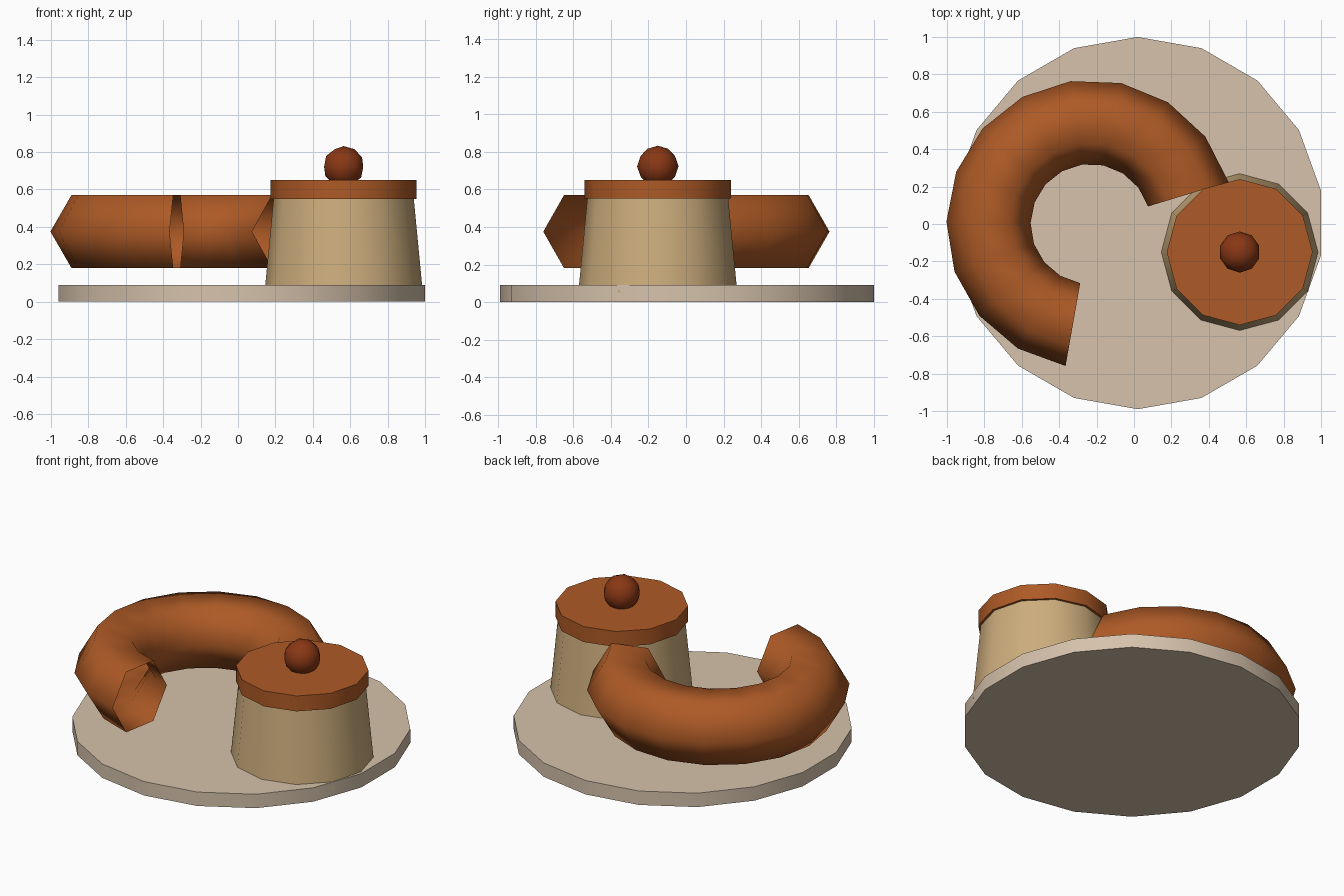
import bpy, bmesh, math
from math import radians, cos, sin

if "Cube" in bpy.data.objects:
    bpy.data.objects.remove(bpy.data.objects["Cube"])


def material(name, rgb):
    m = bpy.data.materials.new(name)
    m.diffuse_color = (*rgb, 1)
    m.use_nodes = True
    m.node_tree.nodes["Principled BSDF"].inputs["Base Color"].default_value = m.diffuse_color
    return m


CREAM = material("cream", (0.67, 0.54, 0.41))
TAN = material("tan", (0.61, 0.42, 0.205))
ORANGE = material("burnt_orange", (0.42, 0.102, 0.019))
RUST = material("dark_rust", (0.25, 0.038, 0.007))


def finish(ob, name, mat, angle):
    ob.name = name
    ob.data.materials.append(mat)
    bpy.ops.object.select_all(action='DESELECT')
    ob.select_set(True)
    bpy.context.view_layer.objects.active = ob
    bpy.ops.object.shade_smooth_by_angle(angle=radians(angle))


def drum(name, mat, x, y, z0, z1, r0, r1, sides):
    # first corner points along +y
    bpy.ops.mesh.primitive_cone_add(vertices=sides, radius1=r0, radius2=r1, depth=z1 - z0,
                                    location=(x, y, (z0 + z1) / 2))
    finish(bpy.context.object, name, mat, 40)


def ring_tube(name, mat, cx, cy, cz, ring_r, tube_r, start, end, steps, sides):
    # open-ended partial ring
    bm = bmesh.new()
    rings = []
    for i in range(steps + 1):
        a = radians(start + (end - start) * i / steps)
        ring = []
        for j in range(sides):
            b = math.tau * j / sides
            r = ring_r + tube_r * cos(b)
            ring.append(bm.verts.new((cx + r * cos(a), cy + r * sin(a), cz + tube_r * sin(b))))
        rings.append(ring)
    for p, q in zip(rings, rings[1:]):
        for j in range(sides):
            k = (j + 1) % sides
            bm.faces.new((p[j], q[j], q[k], p[k]))
    me = bpy.data.meshes.new(name)
    bm.to_mesh(me)
    bm.free()
    ob = bpy.data.objects.new(name, me)
    bpy.context.collection.objects.link(ob)
    finish(ob, name, mat, 80)


# Plate
drum("plate", CREAM, 0.02, 0.005, 0, 0.09, 0.995, 0.995, 18)

# Curved sausage-like ring lying above the plate
ring_tube("curved_tube", ORANGE, -0.232, 0.0, 0.375, 0.546, 0.225, 17, 260, 12, 6)

# Tapered pot with lid and knob
PX, PY = 0.565, -0.15
drum("pot", TAN, PX, PY, 0.05, 0.57, 0.423, 0.373, 12)
drum("lid", ORANGE, PX, PY, 0.55, 0.65, 0.39, 0.39, 12)
bpy.ops.mesh.primitive_ico_sphere_add(subdivisions=2, radius=0.11, location=(PX, PY, 0.722))
finish(bpy.context.object, "knob", RUST, 40)
